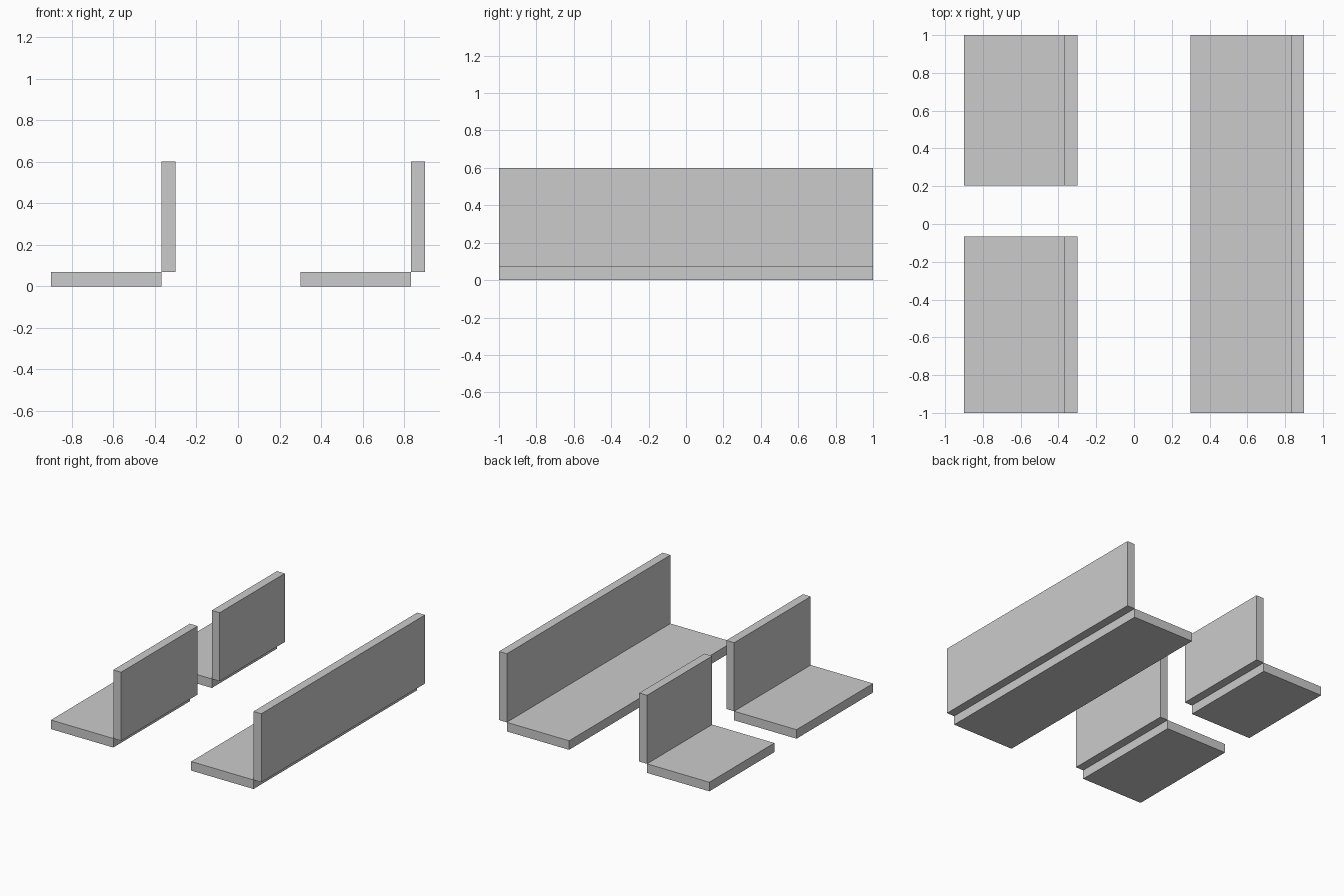
import bpy

if "Cube" in bpy.data.objects:
    bpy.data.objects.remove(bpy.data.objects["Cube"])

T = 0.067      # upright thickness
BASE_H = 0.07  # base plate thickness
W, H = 0.60, 0.60


def box(name, x0, x1, y0, y1, z0, z1):
    bpy.ops.mesh.primitive_cube_add(
        size=1, location=((x0 + x1) / 2, (y0 + y1) / 2, (z0 + z1) / 2))
    ob = bpy.context.object
    ob.name = name
    ob.scale = (x1 - x0, y1 - y0, z1 - z0)
    bpy.ops.object.transform_apply(location=False, rotation=False, scale=True)


def bench(name, x, y0, y1):
    # flat base, with the upright standing just beyond its right edge
    box(name + "_base", x, x + W - T, y0, y1, 0, BASE_H)
    box(name + "_upright", x + W - T, x + W, y0, y1, BASE_H, H)


# two short sections on the left, one full-length section on the right
bench("left_front", -0.90, -1.0, -0.065)
bench("left_back", -0.90, 0.205, 1.0)
bench("right_long", 0.30, -1.0, 1.0)
